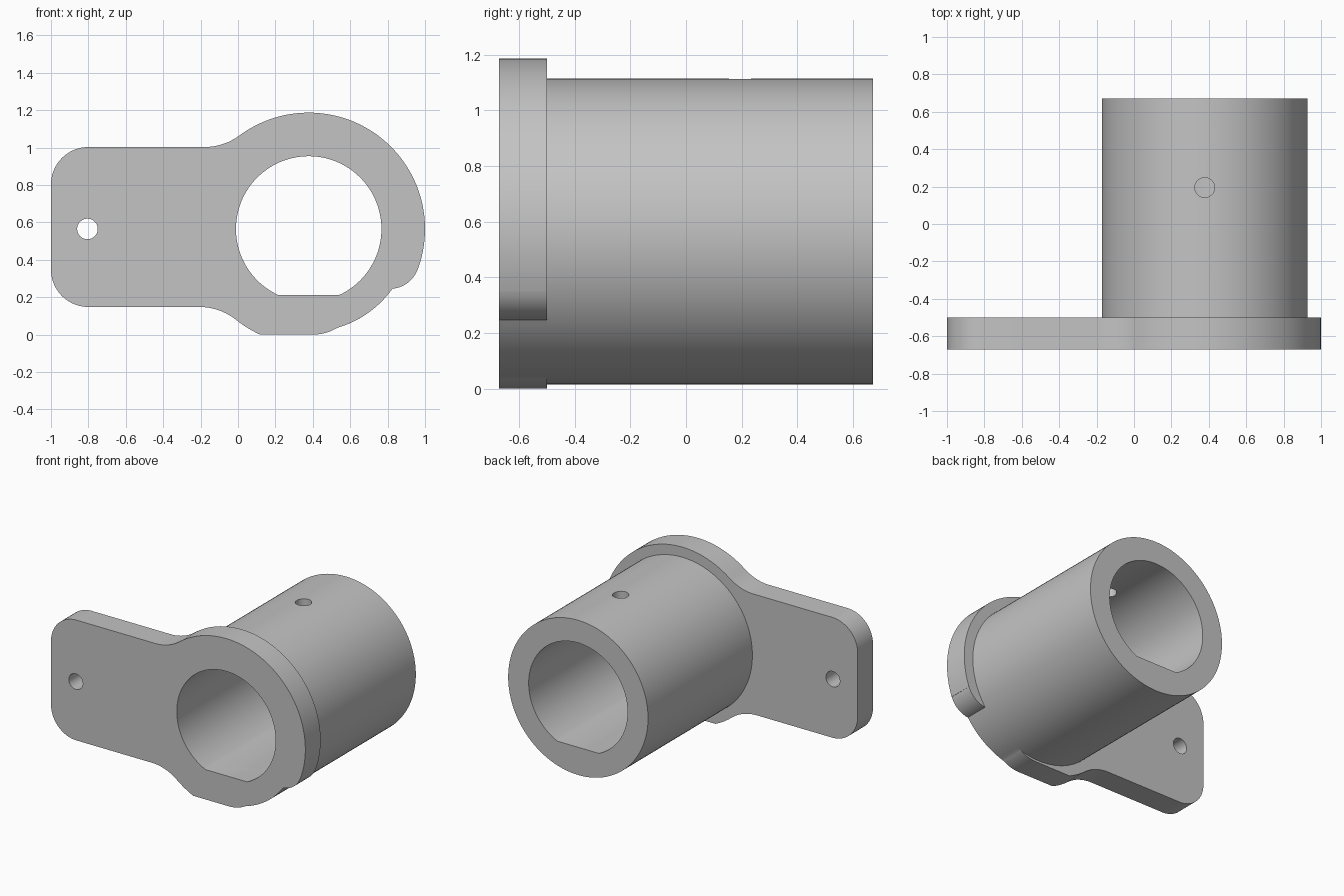
import bpy, bmesh
from math import sin, cos, radians, degrees, atan2, asin, sqrt

if "Cube" in bpy.data.objects:
    bpy.data.objects.remove(bpy.data.objects["Cube"], do_unlink=True)

CX, CZ = 0.378, 0.565            # barrel axis
R_FLANGE, R_BARREL, R_BORE = 0.622, 0.55, 0.389
FRONT, STEP, BACK = -0.672, -0.5, 0.672
TOP, BOTTOM = 1.003, 0.148       # mounting arm edges
R_CORNER, R_NECK = 0.2, 0.316

grey = bpy.data.materials.new("plain grey")
grey.use_nodes = True
colour = (0.55, 0.55, 0.55, 1)
grey.diffuse_color = colour
grey.node_tree.nodes["Principled BSDF"].inputs["Base Color"].default_value = colour


def arc(x, z, r, start, end, step=3):
    """Points along an arc in the xz plane, angles in degrees."""
    n = max(2, round(abs(end - start) / step))
    angles = [radians(start + (end - start) * i / n) for i in range(n + 1)]
    return [(x + r * cos(a), z + r * sin(a)) for a in angles]


def prism(name, outline, y0, y1):
    """Extrude an xz outline from y0 to y1."""
    bm = bmesh.new()
    face = bm.faces.new([bm.verts.new((x, y0, z)) for x, z in outline])
    result = bmesh.ops.extrude_face_region(bm, geom=[face])
    verts = [v for v in result["geom"] if isinstance(v, bmesh.types.BMVert)]
    bmesh.ops.translate(bm, vec=(0, y1 - y0, 0), verts=verts)
    bmesh.ops.remove_doubles(bm, verts=bm.verts, dist=0.0005)
    bmesh.ops.recalc_face_normals(bm, faces=bm.faces)
    mesh = bpy.data.meshes.new(name)
    bm.to_mesh(mesh)
    bm.free()
    obj = bpy.data.objects.new(name, mesh)
    bpy.context.collection.objects.link(obj)
    mesh.materials.append(grey)
    return obj


def circle(x, z, r, step=3):
    return arc(x, z, r, 0, 360, step)[:-1]


def finish(obj, cutters):
    """Cut the holes, then smooth the round walls."""
    bpy.ops.object.select_all(action="DESELECT")
    bpy.context.view_layer.objects.active = obj
    obj.select_set(True)
    for cutter in cutters:
        mod = obj.modifiers.new("cut", "BOOLEAN")
        mod.operation, mod.solver, mod.object = "DIFFERENCE", "EXACT", cutter
        bpy.ops.object.modifier_apply(modifier=mod.name)
    bpy.ops.object.shade_smooth_by_angle(angle=radians(30))


def neck(edge):
    """Centre x and tangent angle of the fillet from the arm to the flange."""
    rise = abs(edge - CZ) + R_NECK
    run = sqrt((R_FLANGE + R_NECK) ** 2 - rise ** 2)
    return CX - run, degrees(atan2(rise, run))


# Flange outline, counterclockwise from the arm's lower corner
low_x, low_a = neck(BOTTOM)
top_x, top_a = neck(TOP)
arm_x = R_CORNER - 1
outline = arc(arm_x, BOTTOM + R_CORNER, R_CORNER, 180, 270, 5)
outline += arc(low_x, BOTTOM - R_NECK, R_NECK, 90, low_a)
outline += arc(CX, CZ, R_FLANGE, 180 + low_a, 180 + degrees(asin(CZ / R_FLANGE)))
outline += arc(0.4, 0.25, 0.25, -90, -59)            # flat foot rounding into the barrel
outline += arc(CX, CZ, R_BARREL, -74, -35.5)         # barrel wall exposed at the notch
outline += arc(0.812, 0.403, 0.158, -85, -20.4, 5)   # rounded tip of the rim
outline += arc(CX, CZ, R_FLANGE, -20.4, 180 - top_a)
outline += arc(top_x, TOP + R_NECK, R_NECK, -top_a, -90)
outline += arc(arm_x, TOP - R_CORNER, R_CORNER, 90, 180, 5)

flange = prism("mounting_flange", outline, FRONT, STEP)
barrel = prism("barrel", circle(CX, CZ, R_BARREL), STEP, BACK)

# Cutters: flat-bottomed bore, arm screw hole, cross hole in the barrel top
flat = degrees(asin((CZ - 0.212) / R_BORE))
bore = prism("bore_cutter", arc(CX, CZ, R_BORE, -flat, 180 + flat), -1, 1)
screw = prism("screw_hole_cutter", circle(-0.805, CZ, 0.055, 8), -1, 0)
bpy.ops.mesh.primitive_cylinder_add(vertices=48, radius=0.053, depth=0.6,
                                    location=(CX, 0.195, 1.0))
cross = bpy.context.object
cross.name = "cross_hole_cutter"
cross.data.materials.append(grey)

finish(flange, [bore, screw])
finish(barrel, [bore, cross])
for cutter in (bore, screw, cross):
    bpy.data.objects.remove(cutter, do_unlink=True)
